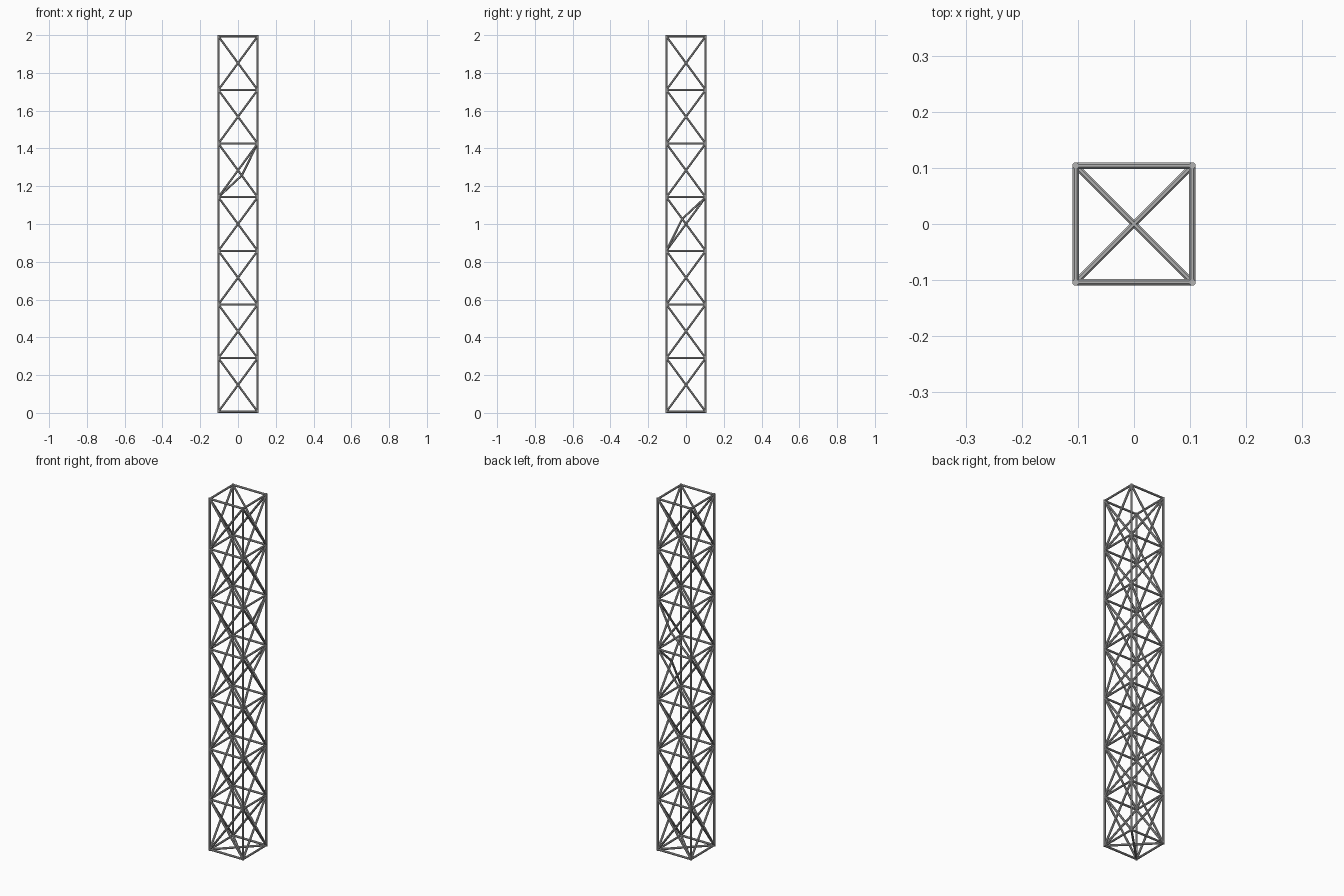
import bpy
import bmesh
from math import pi
from mathutils import Vector, Matrix

cube = bpy.data.objects.get("Cube")
if cube:
    bpy.data.objects.remove(cube, do_unlink=True)

HALF = 0.104      # post centre line from the axis
R = 0.006         # tube radius
SIDES = 8
PANELS = 7
LEVELS = [R + i * (2 - 2 * R) / PANELS for i in range(PANELS + 1)]
CORNERS = [Vector((x * HALF, y * HALF, 0)) for x, y in ((-1, -1), (1, -1), (1, 1), (-1, 1))]

steel = bpy.data.materials.new("steel_grey")
steel.use_nodes = True
colour = (0.45, 0.45, 0.45, 1)
steel.diffuse_color = colour
steel.node_tree.nodes["Principled BSDF"].inputs["Base Color"].default_value = colour


def up(p, z):
    return Vector((p.x, p.y, z))


def add_tube(bm, a, b):
    # Flat-sided tube with one facet turned squarely outward
    d = b - a
    m = (Matrix.Translation((a + b) / 2) @ d.to_track_quat("Z", "Y").to_matrix().to_4x4()
         @ Matrix.Rotation(pi / SIDES, 4, "Z"))
    bmesh.ops.create_cone(bm, cap_ends=True, segments=SIDES, radius1=R,
                          radius2=R, depth=d.length, matrix=m)


def make_tubes(name, pairs):
    bm = bmesh.new()
    for a, b in pairs:
        add_tube(bm, a, b)
    mesh = bpy.data.meshes.new(name)
    bm.to_mesh(mesh)
    bm.free()
    mesh.materials.append(steel)
    bpy.context.collection.objects.link(bpy.data.objects.new(name, mesh))


# Corner posts
make_tubes("corner_posts", [(up(c, 0), up(c, 2)) for c in CORNERS])

sides = [(CORNERS[i], CORNERS[(i + 1) % 4]) for i in range(4)]

# Square rings at every level
make_tubes("level_rings", [(up(a, z), up(b, z)) for z in LEVELS for a, b in sides])

# Flat cross brace inside the base
make_tubes("base_cross_brace", [(up(CORNERS[i], LEVELS[0]), up(CORNERS[i + 2], LEVELS[0]))
                                for i in (0, 1)])

# Crossed braces on each side; two crossing points are knocked off centre
shifted = {(2, 4): Vector((0.02, 0, -0.027)), (1, 3): Vector((0, -0.02, 0.027))}
braces = []
for s, (a, b) in enumerate(sides):
    for p in range(PANELS):
        low, high = LEVELS[p], LEVELS[p + 1]
        ends = [up(a, low), up(b, low), up(a, high), up(b, high)]
        if (s, p) in shifted:
            node = sum(ends, Vector((0, 0, 0))) / 4 + shifted[(s, p)]
            braces += [(e, node) for e in ends]
        else:
            braces += [(ends[0], ends[3]), (ends[1], ends[2])]
make_tubes("side_cross_braces", braces)
